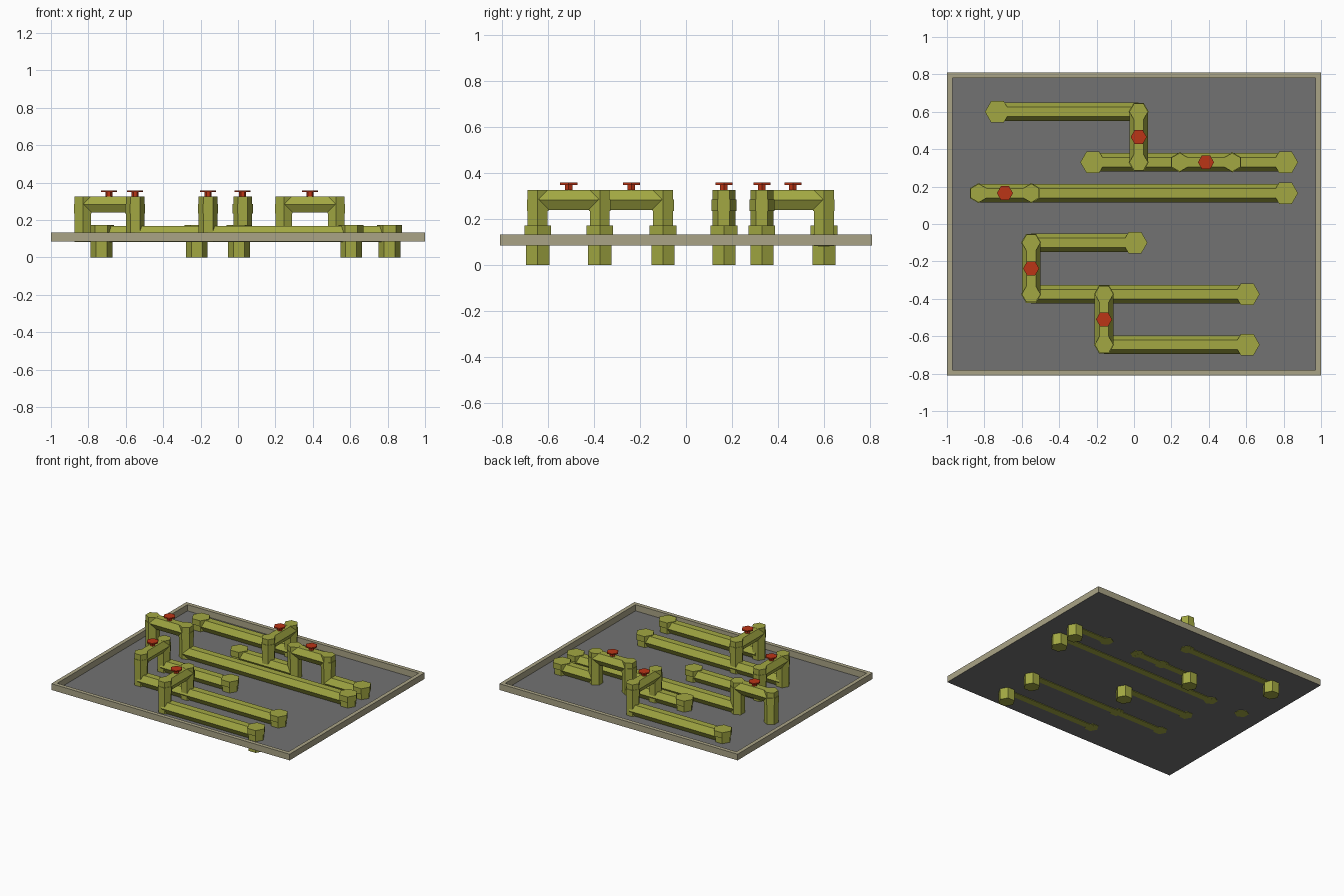
import bpy, bmesh, math
from mathutils import Vector

if "Cube" in bpy.data.objects:
    bpy.data.objects.remove(bpy.data.objects["Cube"])

X, Y = Vector((1, 0, 0)), Vector((0, 1, 0))
LOW, HIGH, TOP, BASE = 0.125, 0.282, 0.325, 0.082   # pipe heights


def material(name, rgb):
    m = bpy.data.materials.new(name)
    m.diffuse_color = (*rgb, 1)
    m.use_nodes = True
    m.node_tree.nodes["Principled BSDF"].inputs["Base Color"].default_value = m.diffuse_color
    return m


PIPE = material("olive_paint", (0.36, 0.39, 0.055))
RED = material("red_paint", (0.50, 0.035, 0.008))
RIM = material("tan_rim", (0.40, 0.37, 0.24))
FLOOR = material("dark_floor", (0.17, 0.17, 0.17))


def finish(bm, name, mat):
    bmesh.ops.recalc_face_normals(bm, faces=bm.faces)
    me = bpy.data.meshes.new(name)
    bm.to_mesh(me)
    bm.free()
    me.materials.append(mat)
    ob = bpy.data.objects.new(name, me)
    bpy.context.collection.objects.link(ob)
    return ob


def hex_prism(name, p0, p1, r, side, mat=PIPE):
    """Six-sided bar from p0 to p1 with a corner pointing along side."""
    p0, p1 = Vector(p0), Vector(p1)
    other = (p1 - p0).normalized().cross(side)
    bm = bmesh.new()
    rings = []
    for p in (p0, p1):
        rings.append([bm.verts.new(p + r * (math.cos(i * math.pi / 3) * side
                                            + math.sin(i * math.pi / 3) * other))
                      for i in range(6)])
    a, b = rings
    bm.faces.new(a)
    bm.faces.new(b)
    for i in range(6):
        j = (i + 1) % 6
        bm.faces.new((a[i], a[j], b[j], b[i]))
    return finish(bm, name, mat)


# Tray floor
bm = bmesh.new()
bm.faces.new([bm.verts.new((x, y, 0.085)) for x, y in
              ((-1, -0.81), (1, -0.81), (1, 0.81), (-1, 0.81))])
finish(bm, "tray_floor", FLOOR)

# Tray rim: closed frame wall
bm = bmesh.new()
loops = []
for inset, z in ((0, 0.085), (0, 0.132), (0.03, 0.132), (0.03, 0.085)):
    loops.append([bm.verts.new((sx * (1 - inset), sy * (0.81 - inset), z))
                  for sx, sy in ((-1, -1), (1, -1), (1, 1), (-1, 1))])
for a, b in zip(loops, loops[1:]):
    for i in range(4):
        j = (i + 1) % 4
        bm.faces.new((a[i], a[j], b[j], b[i]))
finish(bm, "tray_rim", RIM)

# Low pipes along x: (start, end, y)
for x0, x1, y in ((-0.73, 0.025, 0.60), (-0.22, 0.245, 0.33), (0.525, 0.81, 0.33),
                  (-0.55, 0.81, 0.165), (-0.55, 0.005, -0.10),
                  (-0.55, 0.605, -0.375), (-0.16, 0.605, -0.645)):
    hex_prism("low_pipe", (x0, y, LOW), (x1, y, LOW), 0.05, Y)

# Pipe ends: leg through the floor with a wider cap
for x, y in ((-0.73, 0.60), (-0.22, 0.33), (0.81, 0.33), (0.81, 0.165),
             (0.005, -0.10), (0.605, -0.375), (0.605, -0.645)):
    hex_prism("end_leg", (x, y, 0), (x, y, 0.14), 0.058, X)
    hex_prism("end_cap", (x, y, 0.13), (x, y, 0.173), 0.067, X)

# Raised bridges: two risers, a cross pipe and a valve wheel
for p, q in (((0.025, 0.60), (0.025, 0.33)), ((0.245, 0.33), (0.525, 0.33)),
             ((-0.83, 0.165), (-0.55, 0.165)), ((-0.55, -0.10), (-0.55, -0.375)),
             ((-0.16, -0.375), (-0.16, -0.645))):
    side = X if p[0] == q[0] else Y
    for x, y in (p, q):
        hex_prism("riser", (x, y, BASE), (x, y, TOP + 0.001), 0.05, side)
        hex_prism("riser_collar", (x, y, 0.235), (x, y, 0.285), 0.054, side)
    hex_prism("bridge_pipe", (*p, HIGH), (*q, HIGH), 0.05, side)
    mx, my = (p[0] + q[0]) / 2, (p[1] + q[1]) / 2
    hex_prism("valve_stem", (mx, my, 0.315), (mx, my, 0.352), 0.019, X, RED)
    hex_prism("valve_wheel", (mx, my, 0.349), (mx, my, 0.358), 0.043, X, RED)
